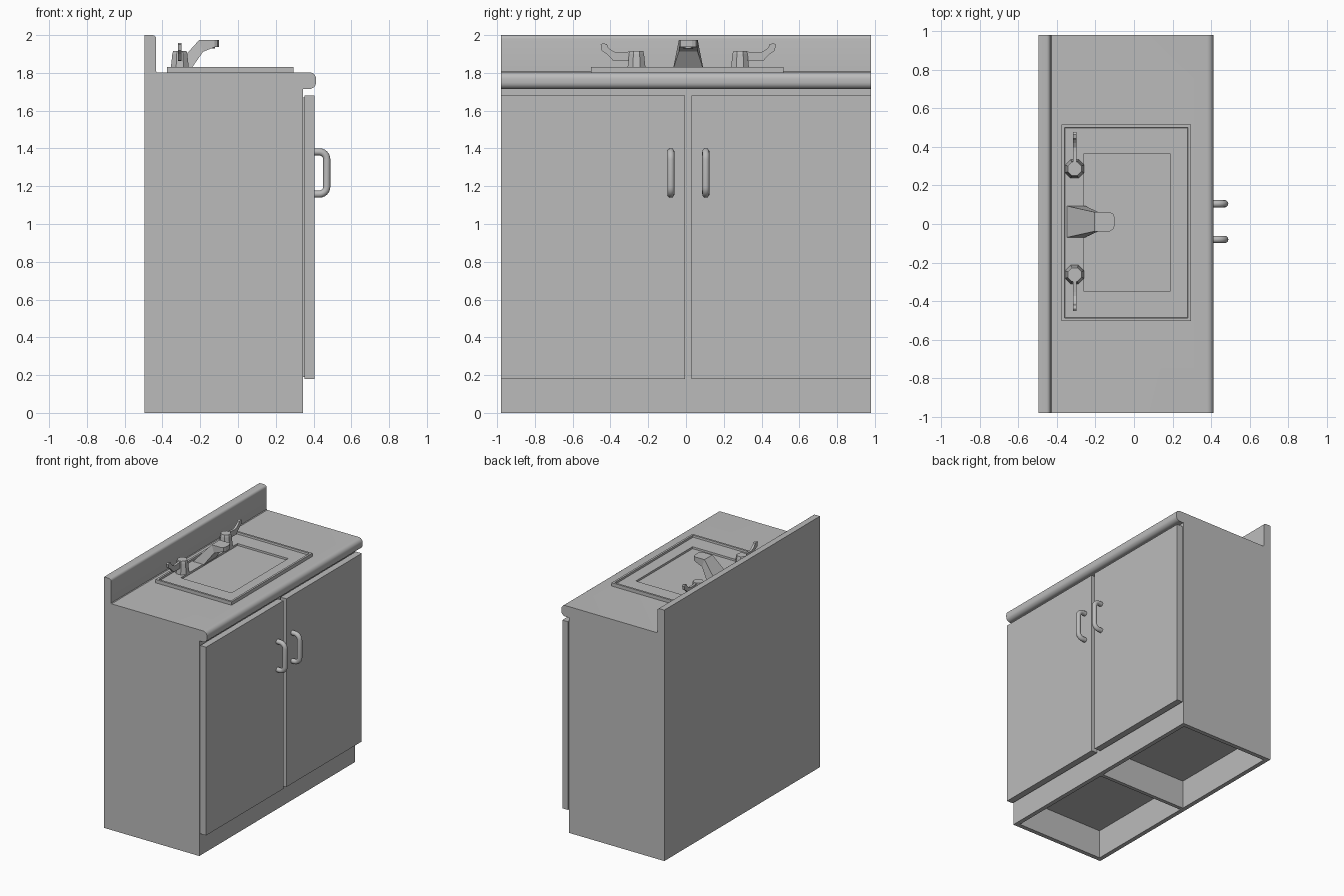
import bpy, bmesh, math
from mathutils import Vector

if "Cube" in bpy.data.objects:
    bpy.data.objects.remove(bpy.data.objects["Cube"])

grey = bpy.data.materials.new("plain grey")
grey.use_nodes = True
colour = (0.5, 0.5, 0.5, 1)
grey.diffuse_color = colour
grey.node_tree.nodes["Principled BSDF"].inputs["Base Color"].default_value = colour

MID = 0.012      # centre line between the doors and taps
HALF = 0.98      # half the cabinet width


def finish(name, bm, smooth=False):
    bmesh.ops.recalc_face_normals(bm, faces=bm.faces)
    mesh = bpy.data.meshes.new(name)
    bm.to_mesh(mesh)
    bm.free()
    mesh.materials.append(grey)
    ob = bpy.data.objects.new(name, mesh)
    bpy.context.collection.objects.link(ob)
    if smooth:
        shade(ob)
    return ob


def shade(ob):
    bpy.ops.object.select_all(action='DESELECT')
    ob.select_set(True)
    bpy.context.view_layer.objects.active = ob
    bpy.ops.object.shade_smooth_by_angle(angle=math.radians(35))


def loft(name, rings, smooth=False):
    """Skin a list of equal-length closed rings and cap both ends."""
    bm = bmesh.new()
    rows = [[bm.verts.new(p) for p in ring] for ring in rings]
    n = len(rows[0])
    for a, b in zip(rows, rows[1:]):
        for i in range(n):
            j = (i + 1) % n
            bm.faces.new((a[i], a[j], b[j], b[i]))
    bm.faces.new(rows[0])
    bm.faces.new(rows[-1])
    return finish(name, bm, smooth)


def rect(x0, x1, y0, y1, z, inset=0):
    return [(x0 + inset, y0 + inset, z), (x1 - inset, y0 + inset, z),
            (x1 - inset, y1 - inset, z), (x0 + inset, y1 - inset, z)]


def box(name, x0, x1, y0, y1, z0, z1):
    return loft(name, [rect(x0, x1, y0, y1, z) for z in (z0, z1)])


def arc(cx, cz, r, start, end, steps):
    angles = [math.radians(start + (end - start) * i / steps) for i in range(steps + 1)]
    return [(cx + r * math.cos(a), cz + r * math.sin(a)) for a in angles]


def cut(ob, cutter):
    mod = ob.modifiers.new("cut", 'BOOLEAN')
    mod.object = cutter
    mod.solver = 'EXACT'
    bpy.context.view_layer.objects.active = ob
    bpy.ops.object.modifier_apply(modifier=mod.name)
    bpy.data.objects.remove(cutter)


# Cabinet, rolled counter edge and backsplash in one side profile
profile = [(-0.495, 0), (0.345, 0), (0.345, 1.715)]
profile += arc(0.378, 1.75, 0.035, -90, 0, 6) + arc(0.378, 1.768, 0.035, 0, 90, 6)
profile += [(-0.428, 1.803), (-0.433, 1.808)]
profile += arc(-0.453, 1.98, 0.02, 0, 90, 4) + [(-0.495, 2.0)]
cabinet = loft("cabinet", [[(x, y, z) for x, z in profile] for y in (-HALF, HALF)])

# Open basin well and the two hollows under the cabinet
cut(cabinet, box("well_cutter", -0.27, 0.195, -0.36, 0.375, 1.62, 1.9))
cut(cabinet, box("hollow_cutter", -0.46, 0.31, -0.945, -0.015, -0.1, 0.23))
cut(cabinet, box("hollow_cutter", -0.46, 0.31, 0.015, 0.945, -0.1, 0.23))
shade(cabinet)

# Sink with raised lip, sunken deck and tapered basin
outer = (-0.375, 0.295, -0.503, 0.515)
bowl = (-0.26, 0.187, -0.35, 0.365)
loft("sink", [rect(*outer, 1.8), rect(*outer, 1.83), rect(*outer, 1.83, 0.016),
              rect(*outer, 1.815, 0.018), rect(*bowl, 1.815), rect(*bowl, 1.64, 0.01)])

# Doors on slightly smaller backing panels
for side, y0, y1 in (("right", -HALF, -0.005), ("left", 0.03, HALF)):
    box(side + "_door", 0.353, 0.405, y0, y1, 0.18, 1.68)
    box(side + "_door_backing", 0.34, 0.353, y0 + 0.01, y1 - 0.01, 0.19, 1.67)


# Bent tube door pulls
def pull(name, y):
    path = [(0.40, 1.382)] + arc(0.43, 1.342, 0.04, 90, 0, 6)
    path += arc(0.43, 1.198, 0.04, 0, -90, 6) + [(0.40, 1.158)]
    sides, r, rings = 12, 0.019, []
    for i, (x, z) in enumerate(path):
        a, b = path[max(i - 1, 0)], path[min(i + 1, len(path) - 1)]
        t = Vector((b[0] - a[0], 0, b[1] - a[1])).normalized()
        normal, across = Vector((-t.z, 0, t.x)), Vector((0, 1, 0))
        turns = [math.tau * k / sides for k in range(sides)]
        rings.append([Vector((x, y, z)) + r * (normal * math.cos(u) + across * math.sin(u))
                      for u in turns])
    loft(name, rings, True)


pull("right_door_pull", -0.08)
pull("left_door_pull", 0.105)

# Faucet: sloping pedestal into a flat spout with a rounded tip
stations = [((-0.35, 1.813), (-0.254, 1.813), 0.082), ((-0.206, 1.974), (-0.185, 1.912), 0.05),
            ((-0.125, 1.974), (-0.125, 1.936), 0.05), ((-0.108, 1.974), (-0.108, 1.937), 0.04),
            ((-0.1, 1.974), (-0.1, 1.937), 0.02)]
loft("faucet", [[(a[0], MID - w, a[1]), (a[0], MID + w, a[1]),
                 (b[0], MID + w, b[1]), (b[0], MID - w, b[1])] for a, b, w in stations])


def circle(x, y, z, r, sides):
    turns = [math.tau * (k + 0.5) / sides for k in range(sides)]
    return [(x + r * math.cos(u), y + r * math.sin(u), z) for u in turns]


loft("spout_outlet", [circle(-0.148, MID, z, 0.028, 12) for z in (1.928, 1.945)], True)

# Tap knobs with upswept levers
lever = [(0.02, 1.862), (0.1, 1.862), (0.125, 1.866), (0.146, 1.888), (0.158, 1.9),
         (0.184, 1.918), (0.19, 1.95), (0.178, 1.957), (0.157, 1.952), (0.15, 1.935),
         (0.135, 1.922), (0.11, 1.908), (0.09, 1.908), (0.02, 1.914)]
for side, s in (("right", -1), ("left", 1)):
    y = MID + s * 0.274
    loft(side + "_tap", [circle(-0.308, y, 1.813, 0.053, 8), circle(-0.308, y, 1.9, 0.043, 8),
                         circle(-0.308, y, 1.917, 0.038, 8)])
    loft(side + "_tap_lever", [[(x, y + s * d, z) for d, z in lever] for x in (-0.317, -0.299)])
